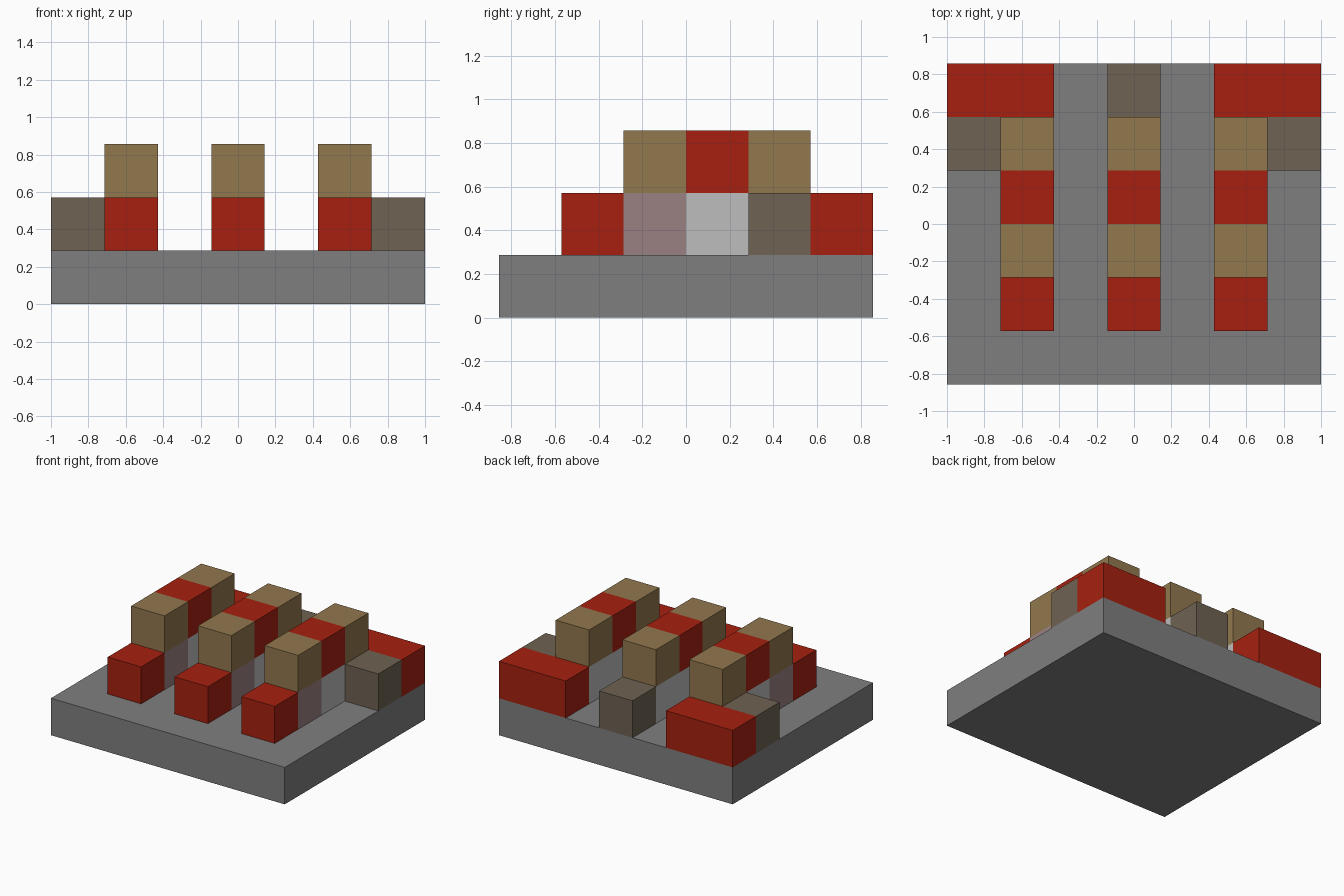
import bpy
import bmesh
from mathutils import Vector

if "Cube" in bpy.data.objects:
    bpy.data.objects.remove(bpy.data.objects["Cube"], do_unlink=True)

U = 2 / 7                      # block size: the slab is 7 x 6 blocks
ORIGIN = Vector((-3.5, -3, 0))


def material(name, rgb):
    """Flat material from 8-bit display values, converted to linear."""
    color = [((c / 255 + 0.055) / 1.055) ** 2.4 for c in rgb] + [1]
    mat = bpy.data.materials.new(name)
    mat.use_nodes = True
    mat.diffuse_color = color
    mat.node_tree.nodes["Principled BSDF"].inputs["Base Color"].default_value = color
    return mat


STONE = material("stone grey", (127, 127, 127))
RED = material("brick red", (166, 32, 15))
TAN = material("tan wood", (146, 120, 78))
BROWN = material("dark brown", (110, 98, 82))
MAUVE = material("dusty mauve", (154, 128, 130))
PALE = material("pale grey", (189, 189, 189))


def box_face(bm, cell, size, direction):
    """Add the side of a box that faces the given axis direction."""
    axis = max(range(3), key=lambda a: abs(direction[a]))
    sign = direction[axis]
    a, b = (axis + 1) % 3, (axis + 2) % 3
    verts = []
    for s, t in ((0, 0), (1, 0), (1, 1), (0, 1))[::sign]:
        p = Vector(cell)
        p[axis] += size[axis] * (sign > 0)
        p[a] += size[a] * s
        p[b] += size[b] * t
        verts.append(bm.verts.new((p + ORIGIN) * U))
    return bm.faces.new(verts)


DIRECTIONS = [(1, 0, 0), (-1, 0, 0), (0, 1, 0), (0, -1, 0), (0, 0, 1), (0, 0, -1)]


def finish(name, bm, mats):
    bmesh.ops.remove_doubles(bm, verts=bm.verts, dist=0.0001)
    mesh = bpy.data.meshes.new(name)
    bm.to_mesh(mesh)
    bm.free()
    for mat in mats:
        mesh.materials.append(mat)
    bpy.context.collection.objects.link(bpy.data.objects.new(name, mesh))


# Ground slab
bm = bmesh.new()
for d in DIRECTIONS:
    box_face(bm, (0, 0, 0), (7, 6, 1), d)
finish("base_slab", bm, [STONE])

# Block layout: each part maps grid cells to materials
parts = {}
for side, x in (("right", 1), ("middle", 3), ("left", 5)):
    lower = {(x, y, 1): m for y, m in enumerate((RED, MAUVE, PALE, PALE), 1)}
    upper = {(x, y, 2): m for y, m in enumerate((TAN, RED, TAN), 2)}
    parts[side + "_row"] = lower | upper
for side, outer, inner in (("right", 0, 1), ("left", 6, 5)):
    parts[side + "_back_wall"] = {(outer, 5, 1): RED, (inner, 5, 1): RED}
    parts[side + "_side_post"] = {(outer, 4, 1): BROWN}
parts["back_post"] = {(3, 5, 1): BROWN}

# Build only the exposed faces of every block
filled = {cell for cells in parts.values() for cell in cells}
for name, cells in parts.items():
    mats = list(dict.fromkeys(cells.values()))
    bm = bmesh.new()
    for cell, mat in cells.items():
        for d in DIRECTIONS:
            beside = tuple(c + o for c, o in zip(cell, d))
            if beside not in filled and beside[2] > 0:
                box_face(bm, cell, (1, 1, 1), d).material_index = mats.index(mat)
    finish(name, bm, mats)
